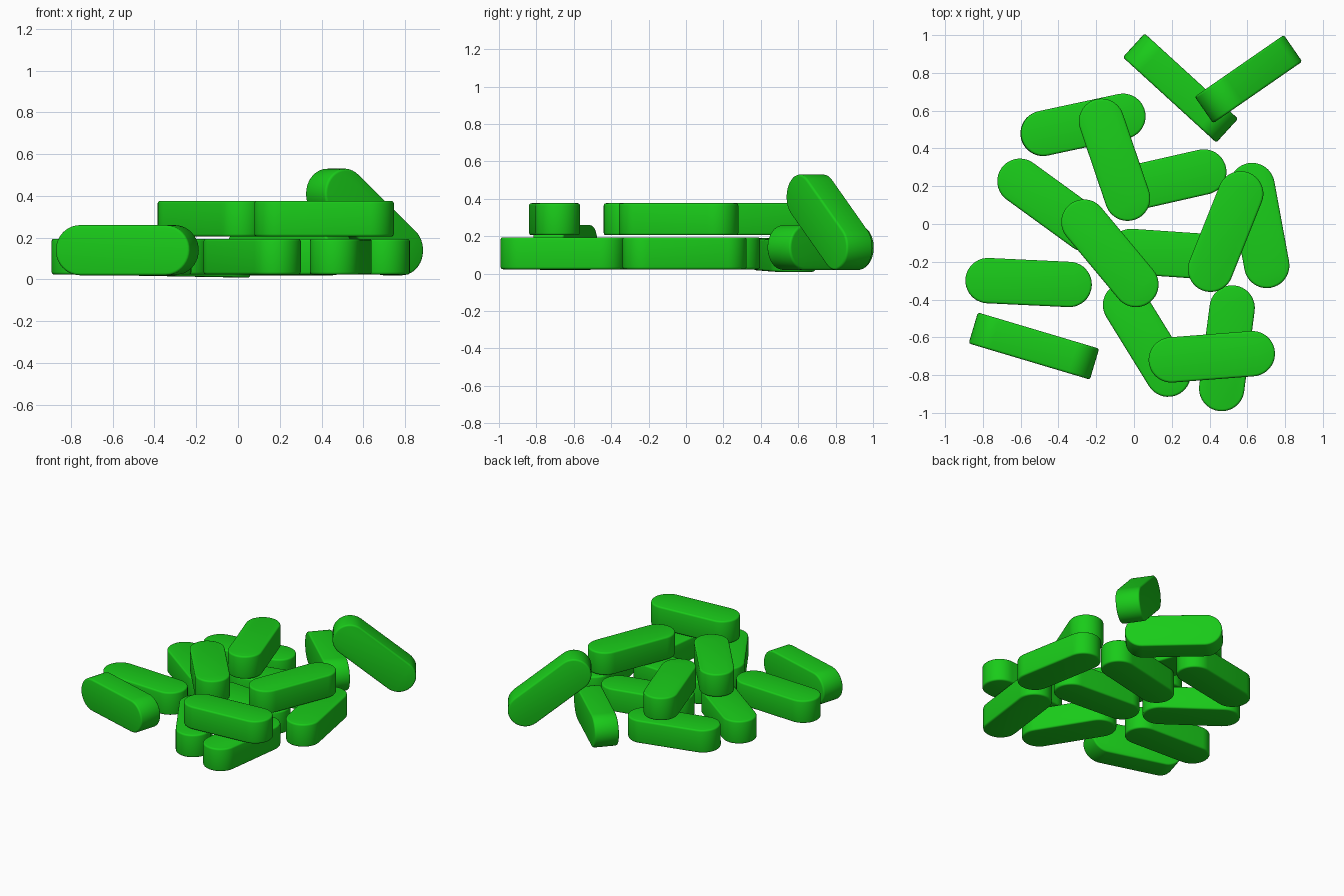
import bpy, bmesh
from math import radians, cos, sin, pi
from mathutils import Matrix

if "Cube" in bpy.data.objects:
    bpy.data.objects.remove(bpy.data.objects["Cube"])

HALF, RAD, THICK = 0.215, 0.12, 0.171   # half centre distance, end radius, thickness
SEG = 20

mat = bpy.data.materials.new("green")
mat.diffuse_color = (0.01, 0.6, 0.01, 1)
mat.use_nodes = True
mat.node_tree.nodes["Principled BSDF"].inputs["Base Color"].default_value = mat.diffuse_color

# One shared stadium-shaped bar mesh, long axis on x, with softened rims
bm = bmesh.new()
ring = []
for side, start in ((1, -pi / 2), (-1, pi / 2)):
    for i in range(SEG + 1):
        a = start + pi * i / SEG
        ring.append(bm.verts.new((side * HALF + RAD * cos(a), RAD * sin(a), -THICK / 2)))
base = bm.faces.new(ring)
ext = bmesh.ops.extrude_face_region(bm, geom=[base])
top = [g for g in ext["geom"] if isinstance(g, bmesh.types.BMVert)]
bmesh.ops.translate(bm, verts=top, vec=(0, 0, THICK))
rims = [e for e in bm.edges if abs(e.verts[0].co.z - e.verts[1].co.z) < 1e-6]
bmesh.ops.bevel(bm, geom=rims, offset=0.012, segments=3, profile=0.5, affect='EDGES')
bmesh.ops.recalc_face_normals(bm, faces=bm.faces)
mesh = bpy.data.meshes.new("bar")
bm.to_mesh(mesh)
bm.free()
mesh.materials.append(mat)


def bar(name, x, y, z, heading, roll=0, pitch=0):
    ob = bpy.data.objects.new(name, mesh)
    bpy.context.collection.objects.link(ob)
    ob.matrix_world = (Matrix.Translation((x, y, z))
                       @ Matrix.Rotation(radians(heading), 4, 'Z')
                       @ Matrix.Rotation(radians(pitch), 4, 'Y')
                       @ Matrix.Rotation(radians(roll), 4, 'X'))
    return ob


# Bars lying flat on the ground: x, y, heading
lower = [(0.16, 0.228, 12.8), (-0.43, 0.10, -36), (-0.558, -0.31, -2.7),
         (0.20, -0.16, -3.9), (0.664, -0.008, -79.6), (0.068, -0.612, -58.3),
         (0.492, -0.658, 82.6)]
for i, (x, y, h) in enumerate(lower):
    bar(f"lower_bar_{i + 1}", x, y, 0.109, h)
bar("lower_bar_tipped", -0.27, 0.525, 0.1, 12.1, pitch=1)

# Bars resting on top of the first layer
upper = [(-0.1275, -0.155, -50.2), (0.485, -0.04, 68.2),
         (0.412, -0.703, 4.4), (-0.103, 0.34, -71.3)]
for i, (x, y, h) in enumerate(upper):
    bar(f"upper_bar_{i + 1}", x, y, 0.291, h)

# Bars standing on their long edge, and one leaning across
bar("edge_bar_front", -0.53, -0.646, 0.14, -16.6, roll=90)
bar("edge_bar_back", 0.246, 0.72, 0.14, -42.4, roll=90)
bar("leaning_bar", 0.606, 0.767, 0.275, 34.7, roll=90, pitch=39)

# Smooth shading with sharp edges kept
for ob in bpy.context.collection.objects:
    ob.select_set(True)
bpy.context.view_layer.objects.active = bpy.data.objects["leaning_bar"]
mesh.shade_smooth()
mesh.set_sharp_from_angle(angle=radians(40))
